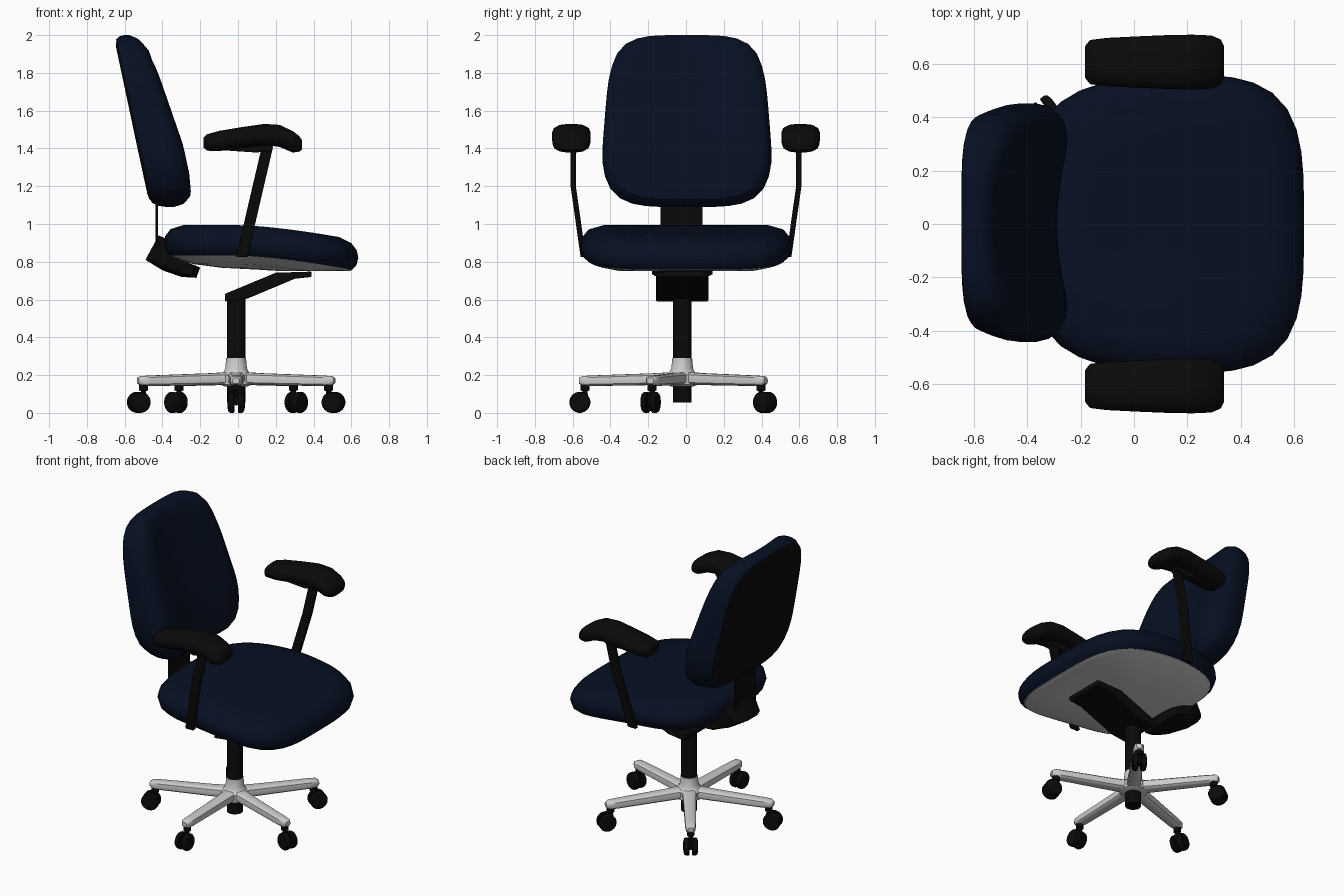
import bpy, bmesh, math
from mathutils import Matrix

if "Cube" in bpy.data.objects:
    bpy.data.objects.remove(bpy.data.objects["Cube"])


def material(name, col):
    m = bpy.data.materials.new(name)
    m.diffuse_color = (*col, 1)
    m.use_nodes = True
    m.node_tree.nodes["Principled BSDF"].inputs["Base Color"].default_value = m.diffuse_color
    return m


NAVY = material("navy_fabric", (0.002, 0.005, 0.016))
BLACK = material("black_plastic", (0.003, 0.003, 0.003))
CX, CY = -0.01, -0.02          # pedestal centre


def finish(name, bm, mat, bevel=0, angle=40):
    bmesh.ops.recalc_face_normals(bm, faces=bm.faces)
    me = bpy.data.meshes.new(name)
    bm.to_mesh(me)
    bm.free()
    ob = bpy.data.objects.new(name, me)
    bpy.context.collection.objects.link(ob)
    if mat:
        me.materials.append(mat)
    if bevel:
        b = ob.modifiers.new("bevel", 'BEVEL')
        b.width, b.segments, b.limit_method = bevel, 2, 'ANGLE'
    bpy.ops.object.select_all(action='DESELECT')
    ob.select_set(True)
    bpy.context.view_layer.objects.active = ob
    bpy.ops.object.shade_smooth_by_angle(angle=math.radians(angle))
    return ob


def loft(name, rings, mat=None, start=True, end=True, bevel=0, xf=None):
    """Skin a list of equal-length point rings."""
    bm = bmesh.new()
    vs = [[bm.verts.new(p) for p in r] for r in rings]
    n = len(vs[0])
    for a, b in zip(vs, vs[1:]):
        for i in range(n):
            j = (i + 1) % n
            bm.faces.new((a[i], a[j], b[j], b[i]))
    if start:
        bm.faces.new(vs[0][::-1])
    if end:
        bm.faces.new(vs[-1])
    if xf:
        bmesh.ops.transform(bm, matrix=xf, verts=bm.verts)
    return finish(name, bm, mat, bevel)


def prism(name, profile, y0, y1, mat, bevel=0.006):
    """Extrude an (x, z) profile along y."""
    return loft(name, [[(x, y, z) for x, z in profile] for y in (y0, y1)], mat, bevel=bevel)


def outline(n, k):
    """Unit superellipse of n points and exponent k."""
    pts = []
    for i in range(n):
        a = 2 * math.pi * (i + 0.5) / n
        c, s = math.cos(a), math.sin(a)
        r = (abs(c) ** k + abs(s) ** k) ** (-1 / k)
        pts.append((r * c, r * s))
    return pts


def lathe(name, prof, mat=None, xf=None, n=20):
    return loft(name, [[(r * u, r * v, z) for u, v in outline(n, 2)] for r, z in prof], mat, xf=xf)


def bar(name, stations, mat=None, xf=None, k=4, n=16):
    """Loft along x; stations are (x, y, half width, z low, z high)."""
    return loft(name, [[(x, y + w * u, (a + b) / 2 + (b - a) / 2 * v) for u, v in outline(n, k)]
                       for x, y, w, a, b in stations], mat, xf=xf)


# Seat cushion and grey pan
def seat_ring(s, h):
    ring = []
    for u, v in outline(48, 3.7):
        x, y = 0.122 + 0.515 * s * u, 0.56 * s * v
        y *= 1 - 0.09 * max(0, -u)
        z = 0.83 - 0.075 * min(1, max(0, x / 0.6)) ** 1.5 + h
        ring.append((x, y, max(z, 0.75)))
    return ring


loft("seat_cushion", [seat_ring(*p) for p in (
    (.93, 0), (.98, .025), (1, .065), (.985, .105), (.93, .143), (.8, .164),
    (.55, .163), (.3, .155), (.02, .15))], NAVY, start=False)
loft("seat_pan", [seat_ring(*p) for p in (
    (.94, .003), (.9, -.008), (.7, -.042), (.4, -.062), (.02, -.066))], start=False)


# Backrest cushion and rear panel
def back_ring(s, d):
    ring = []
    for u, v in outline(48, 4.2):
        z = 1.545 + 0.455 * s * v
        y = 0.005 + s * u * (0.452 - 0.04 * min(1, max(0, (z - 1.35) / 0.5)))
        t = 0.238 - 0.065 * min(1, max(0, (z - 1.42) / 0.5))
        hollow = 0.05 * max(0, 1 - (y / 0.3) ** 2) * max(0, d)
        x = -0.46 - 0.177 * (z - 1.1) / 0.82 + t * d - hollow
        ring.append((x, y, z))
    return ring


loft("backrest_cushion", [back_ring(*p) for p in (
    (.9, .03), (.95, .03), (.985, .2), (1, .42), (1, .6), (.975, .8), (.91, .95),
    (.77, 1), (.5, 1), (.25, 1), (.02, 1))], NAVY, start=False)
loft("backrest_panel", [back_ring(*p) for p in (
    (.94, .06), (.91, -.01), (.85, -.03), (.5, -.03), (.02, -.03))], BLACK, start=False)

# Backrest strip and curved bracket that narrows to both sides
prism("backrest_strip", [(-.436, .85), (-.424, .85), (-.424, 1.2), (-.436, 1.2)],
      -.134, .087, BLACK, 0.002)
bracket = [(-.42, .94), (-.385, .9), (-.36, .83), (-.2, .77), (-.22, .715),
           (-.3, .72), (-.4, .755), (-.49, .81)]
loft("backrest_bracket", [[(-.27 + (x + .27) * s, CY + y, .8 + (z - .8) * (s + 1) / 2)
                           for x, z in bracket]
                          for y, s in ((-.16, .55), (-.145, .75), (-.11, .9), (-.05, 1),
                                       (.05, 1), (.11, .9), (.145, .75), (.16, .55))], BLACK)

# Tilt mechanism under the seat
prism("tilt_mechanism", [(-.07, .59), (.05, .605), (.3, .71), (.39, .72), (.39, .748),
                         (.2, .742), (-.07, .63)], -.16, .118, BLACK)

# Armrests: padded top, bent post, thin mounting plate
for side, label in ((1, "left"), (-1, "right")):
    bar(f"armrest_pad_{label}", [(x, side * y, w, a, b) for x, y, w, a, b in (
        (-.183, .607, .06, 1.405, 1.455), (-.165, .607, .083, 1.388, 1.475),
        (-.1, .607, .091, 1.386, 1.493), (.02, .607, .097, 1.402, 1.513),
        (.14, .607, .102, 1.418, 1.53), (.22, .607, .103, 1.408, 1.525),
        (.29, .607, .1, 1.378, 1.492), (.325, .607, .085, 1.383, 1.465),
        (.338, .607, .06, 1.395, 1.445))], BLACK, k=2.8)
    loft(f"armrest_post_{label}", [
        [(x - .03, side * (y - .014), z), (x + .03, side * (y - .014), z),
         (x + .03, side * (y + .014), z), (x - .03, side * (y + .014), z)]
        for x, y, z in ((.02, .544, .825), (.107, .597, 1.2), (.155, .597, 1.405))],
        BLACK, bevel=0.004)
    prism(f"armrest_plate_{label}", [(-.12, 1.393), (.1, 1.378), (.18, 1.39), (.19, 1.425), (.0, 1.41)],
          side * .6 - .025, side * .6 + .025, BLACK, 0.003)

# Pedestal column and hub
centre = Matrix.Translation((CX, CY, 0))
lathe("gas_column", [(.05, .055), (.05, .62)], BLACK, centre)
lathe("base_hub", [(.06, .14), (.085, .15), (.085, .2), (.068, .215), (.058, .235), (.053, .29), (.04, .292)],
      None, centre, 24)

# Five spokes with twin-wheel casters
for i in range(5):
    spin = centre @ Matrix.Rotation(math.radians(-90 + 72 * i), 4, 'Z')
    bar(f"base_spoke_{i + 1}", [
        (.03, 0, .046, .15, .217), (.15, 0, .04, .147, .21), (.48, 0, .034, .142, .198),
        (.53, 0, .03, .145, .195), (.547, 0, .018, .155, .185)], None, spin, 4)
    lathe(f"caster_stem_{i + 1}", [(.014, .06), (.014, .115), (.024, .12), (.024, .15)], BLACK,
          spin @ Matrix.Translation((.515, 0, 0)), 12)
    bar(f"caster_axle_block_{i + 1}", [(.5, 0, .016, .05, .1), (.56, 0, .016, .04, .09)], BLACK, spin)
    for s in (1, -1):
        wheel = spin @ Matrix.Translation((.542, 0, .056)) @ Matrix.Rotation(s * math.pi / 2, 4, 'X')
        lathe(f"caster_wheel_{i + 1}_{'a' if s > 0 else 'b'}",
              [(.052, .009), (.056, .013), (.056, .032), (.05, .041), (.03, .046)], BLACK, wheel)
